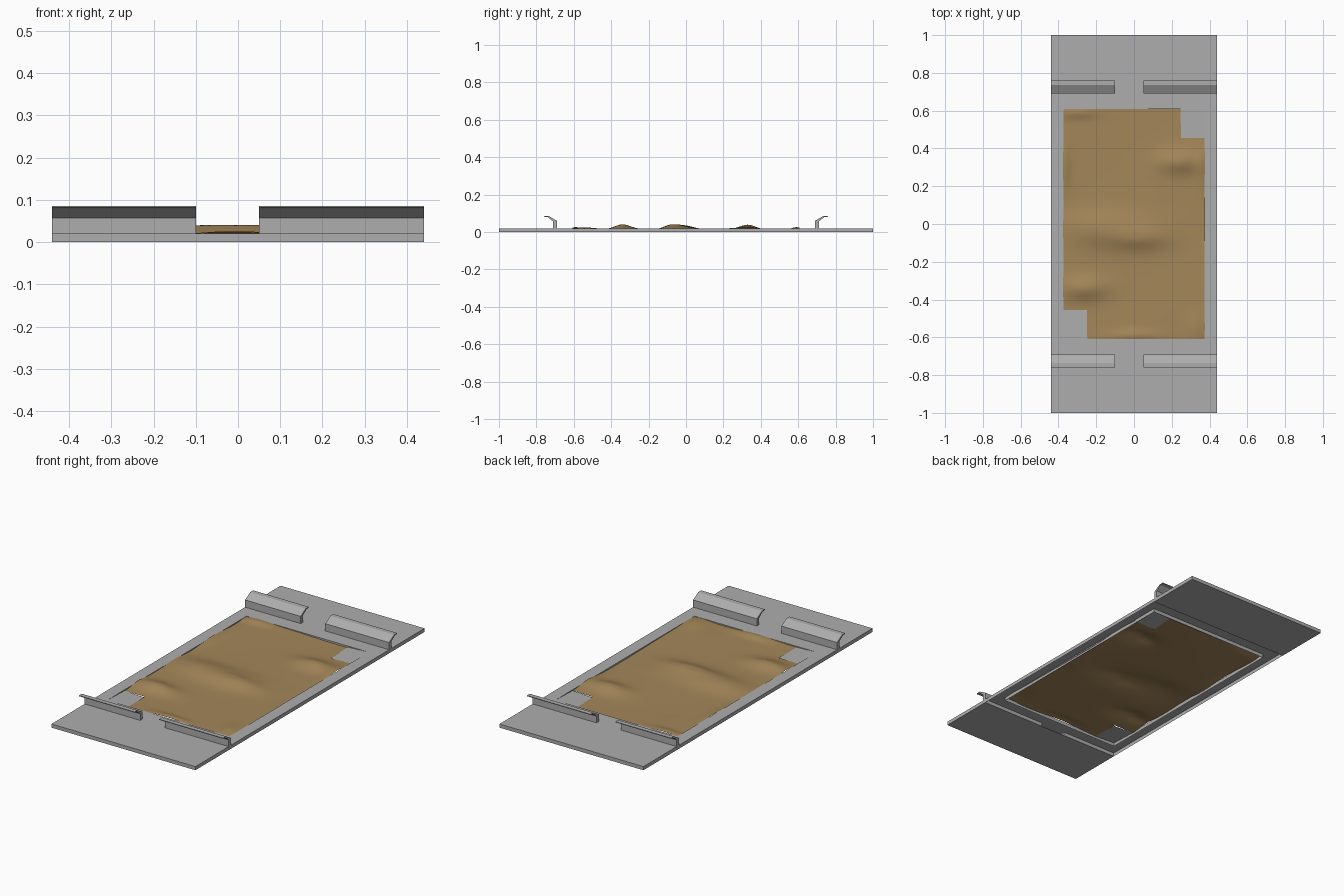
import bpy, bmesh, math

if "Cube" in bpy.data.objects:
    bpy.data.objects.remove(bpy.data.objects["Cube"])


def material(name, rgb):
    m = bpy.data.materials.new(name)
    m.diffuse_color = (*rgb, 1)
    m.use_nodes = True
    m.node_tree.nodes["Principled BSDF"].inputs["Base Color"].default_value = m.diffuse_color
    return m


GREY = material("concrete grey", (0.42, 0.42, 0.42))
BROWN = material("sandy brown", (0.37, 0.24, 0.10))

W, L, T = 0.44, 1.0, 0.02          # plate half width, half length, thickness
HX, HY = 0.373, 0.608              # half size of the dirt opening
END = 0.69                         # inner edge of the solid end slabs


def finish(bm, name, mat):
    mesh = bpy.data.meshes.new(name)
    bm.to_mesh(mesh)
    bm.free()
    mesh.materials.append(mat)
    ob = bpy.data.objects.new(name, mesh)
    bpy.context.collection.objects.link(ob)
    return ob


def quad(bm, *pts):
    return bm.faces.new([bm.verts.new(p) for p in pts])


# Plate: skin with a rectangular opening, hollow below, closed end slabs
bm = bmesh.new()
xs, ys = (-W, -HX, HX, W), (-L, -END, -HY, HY, END, L)
for i in range(3):
    for j in range(5):
        if (i, j) == (1, 2):
            continue
        a, b, c, d = xs[i], xs[i + 1], ys[j], ys[j + 1]
        quad(bm, (a, c, T), (b, c, T), (b, d, T), (a, d, T))
for s in (-1, 1):
    quad(bm, (s * W, -s * L, 0), (s * W, s * L, 0), (s * W, s * L, T), (s * W, -s * L, T))
    quad(bm, (s * W, s * L, 0), (-s * W, s * L, 0), (-s * W, s * L, T), (s * W, s * L, T))
    # opening walls
    quad(bm, (s * HX, s * HY, 0), (s * HX, -s * HY, 0), (s * HX, -s * HY, T), (s * HX, s * HY, T))
    quad(bm, (-s * HX, s * HY, 0), (s * HX, s * HY, 0), (s * HX, s * HY, T), (-s * HX, s * HY, T))
    # underside of the end slab
    lo, hi = sorted((s * END, s * L))
    quad(bm, (-W, lo, 0), (-W, hi, 0), (W, hi, 0), (W, lo, 0))
bmesh.ops.remove_doubles(bm, verts=bm.verts, dist=1e-5)
finish(bm, "base_plate", GREY)

# Grey corner floors where the dirt is notched
bm = bmesh.new()
for s in (-1, 1):
    x0, y0 = s * 0.245, s * 0.455
    quad(bm, (x0, y0, 0.008), (s * HX, y0, 0.014), (s * HX, s * HY, T), (x0, s * HY, 0.014))
finish(bm, "corner_floors", GREY)

# Kerb walls with outward folded lips
PROFILE = [(0.69, 0), (0.69, 0.06), (0.735, 0.086), (0.76, 0.086),
           (0.76, 0.082), (0.74, 0.08), (0.71, 0.057), (0.71, 0)]
for s, side in ((-1, "front"), (1, "back")):
    for x0, x1, hand in ((-W, -0.10, "left"), (0.05, W, "right")):
        bm = bmesh.new()
        f = bm.faces.new([bm.verts.new((x0, s * y, z)) for y, z in PROFILE])
        ext = bmesh.ops.extrude_face_region(bm, geom=[f])
        moved = [v for v in ext["geom"] if isinstance(v, bmesh.types.BMVert)]
        bmesh.ops.translate(bm, verts=moved, vec=(x1 - x0, 0, 0))
        bmesh.ops.recalc_face_normals(bm, faces=bm.faces)
        finish(bm, f"{side}_{hand}_kerb", GREY)

# Lumpy dirt sheet: (x, y, radius x, radius y, height)
BUMPS = [(0.03, -0.07, 0.16, 0.065, 0.026), (-0.2, -0.04, 0.16, 0.08, 0.018),
         (-0.26, -0.34, 0.12, 0.06, 0.026), (0.24, 0.33, 0.11, 0.06, 0.026),
         (-0.1, 0.02, 0.3, 0.06, 0.008), (-0.37, 0.3, 0.03, 0.12, 0.011),
         (-0.3, 0.59, 0.1, 0.03, 0.012), (0.0, -0.59, 0.12, 0.03, 0.012),
         (0.33, -0.55, 0.06, 0.08, 0.010), (0.36, 0.3, 0.03, 0.1, 0.008)]


def dirt_height(x, y):
    z = 0.0135 + 0.0015 * math.sin(11 * x + 5 * y) + 0.0015 * math.sin(9 * y - 7 * x + 1)
    for cx, cy, rx, ry, h in BUMPS:
        z += h * math.exp(-((x - cx) / rx) ** 2 - ((y - cy) / ry) ** 2)
    return min(z, 0.041)


bm = bmesh.new()
NX, NY = 60, 96
grid = [[None] * (NY + 1) for _ in range(NX + 1)]
for i in range(NX + 1):
    for j in range(NY + 1):
        x, y = 0.75 * (i / NX - 0.5), 1.215 * (j / NY - 0.5)
        grid[i][j] = bm.verts.new((x, y, dirt_height(x, y)))
for i in range(NX):
    for j in range(NY):
        f = bm.faces.new((grid[i][j], grid[i + 1][j], grid[i + 1][j + 1], grid[i][j + 1]))
        f.smooth = True
cut = []
for f in bm.faces:
    c = f.calc_center_median()
    if c.x * c.y > 0 and abs(c.x) > 0.25 and abs(c.y) > 0.456:
        cx = 1 if c.x > 0 else -1
        # only the back right and front left corners are notched
        if cx * c.y > 0:
            cut.append(f)
bmesh.ops.delete(bm, geom=cut, context='FACES')
finish(bm, "dirt_sheet", BROWN)
